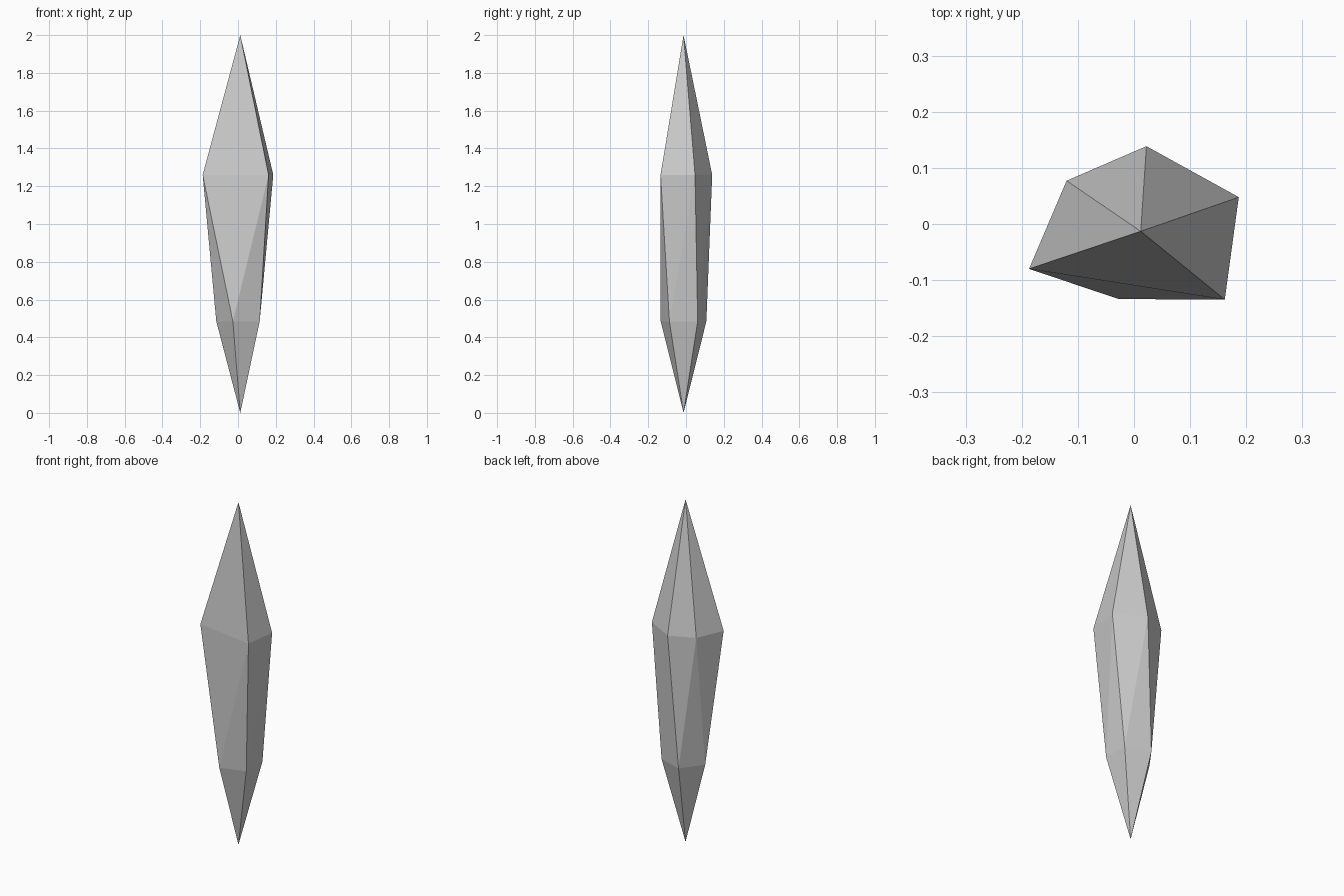
import bpy, bmesh
from math import radians, cos, sin

if "Cube" in bpy.data.objects:
    bpy.data.objects.remove(bpy.data.objects["Cube"])

CX, CY = 0.012, -0.013   # axis of the crystal


def ring(bm, z, polar):
    for deg, r in polar:
        a = radians(deg)
        bm.verts.new((CX + r * cos(a), CY + r * sin(a), z))


bm = bmesh.new()

# Pointed tips
bm.verts.new((CX, CY, 0.0))
bm.verts.new((CX, CY, 2.0))

# Regular lower ring, irregular wider upper ring
ring(bm, 0.485, [(36 + 72 * i, 0.127) for i in range(5)])
ring(bm, 1.26, [(19.2, 0.185), (86.2, 0.152), (145.7, 0.160),
                (198.6, 0.210), (-39.1, 0.193)])

# Facets are the convex skin of the points
bmesh.ops.convex_hull(bm, input=bm.verts[:])
bmesh.ops.recalc_face_normals(bm, faces=bm.faces[:])

mesh = bpy.data.meshes.new("crystal_shard")
bm.to_mesh(mesh)
bm.free()
bpy.context.collection.objects.link(bpy.data.objects.new("crystal_shard", mesh))
